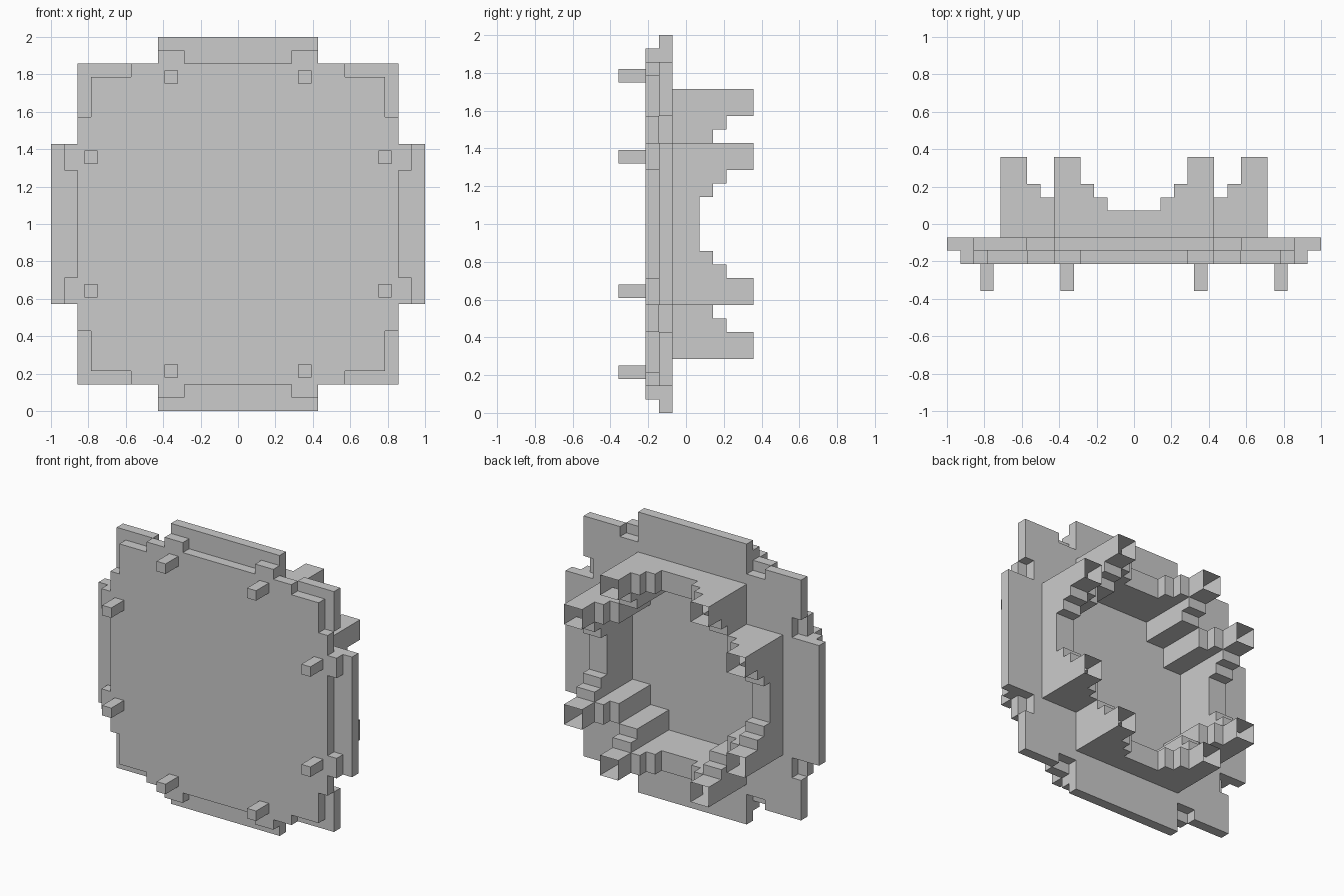
import bpy, bmesh, math

if "Cube" in bpy.data.objects:
    bpy.data.objects.remove(bpy.data.objects["Cube"])

U = 1 / 14          # one block of the model's grid
BOTTOM, TOP = -3, 5  # depth range in blocks


def reach(q, steps):
    """Outline distance for a position q along the side; steps are (limit, reach)."""
    return next((r for limit, r in steps if q < limit), 0)


REAR_OUTLINE = [(6, 14), (8, 11), (12, 12)]
FRONT_OUTLINE = [(4, 12), (6, 13), (8, 12), (12, 11)]
ARM_HEIGHT = [(2, 1), (3, 2), (4, 3), (6, 5)]


def sides(x, z):
    a, b = abs(x + .5), abs(z + .5)
    return max(a, b), min(a, b)


def in_hole(p, q):
    return p < 6 or (p < 8 and q < 4)


def part_at(x, y, z):
    """Name of the part filling a block; the shape repeats on all four sides."""
    p, q = sides(x, z)
    if in_hole(p, q):
        return None
    if y == -3:
        return "front_panel" if p < reach(q, FRONT_OUTLINE) else None
    if y == -2:
        return "rear_panel" if p < reach(q, REAR_OUTLINE) else None
    if y >= -1 and p < 10 and q < 6:
        height = reach(q, ARM_HEIGHT) if p > 8 else (2 if p < 7 else 3)
        return "socket_ring" if y < height else None
    return None


def add_quad(bm, cell, axis, sign):
    u, v = (axis + 1) % 3, (axis + 2) % 3
    corners = []
    for du, dv in ((0, 0), (1, 0), (1, 1), (0, 1)):
        c = list(cell)
        c[axis] += sign > 0
        c[u] += du
        c[v] += dv
        corners.append(bm.verts.new((c[0] * U, c[1] * U, (c[2] + 14) * U)))
    bm.faces.new(corners if sign > 0 else corners[::-1])


def finish(name, bm):
    bmesh.ops.remove_doubles(bm, verts=bm.verts[:], dist=U * .01)
    bmesh.ops.dissolve_limit(bm, angle_limit=math.radians(1),
                             verts=bm.verts[:], edges=bm.edges[:])
    mesh = bpy.data.meshes.new(name)
    bm.to_mesh(mesh)
    bm.free()
    bpy.context.collection.objects.link(bpy.data.objects.new(name, mesh))


# Panels and socket ring: only exposed faces, horn ends left open
meshes = {n: bmesh.new() for n in ("front_panel", "rear_panel", "socket_ring")}
for x in range(-14, 14):
    for z in range(-14, 14):
        # thin front skin closes the hole
        if in_hole(*sides(x, z)):
            add_quad(meshes["front_panel"], (x, BOTTOM, z), 1, -1)
        for y in range(BOTTOM, TOP):
            name = part_at(x, y, z)
            if not name:
                continue
            for axis in range(3):
                for sign in (-1, 1):
                    n = [x, y, z]
                    n[axis] += sign
                    if part_at(*n) is None and n[1] < TOP:
                        add_quad(meshes[name], (x, y, z), axis, sign)
for name, bm in meshes.items():
    finish(name, bm)

# Eight front pegs
bm = bmesh.new()
for px, pz in ((5, 11), (11, 5)):
    for sx in (-1, 1):
        for sz in (-1, 1):
            made = bmesh.ops.create_cube(bm, size=U)["verts"]
            bmesh.ops.scale(bm, vec=(1, 2, 1), verts=made)
            bmesh.ops.translate(bm, vec=(sx * px * U, -4 * U, (14 + sz * pz) * U), verts=made)
finish("front_pegs", bm)
